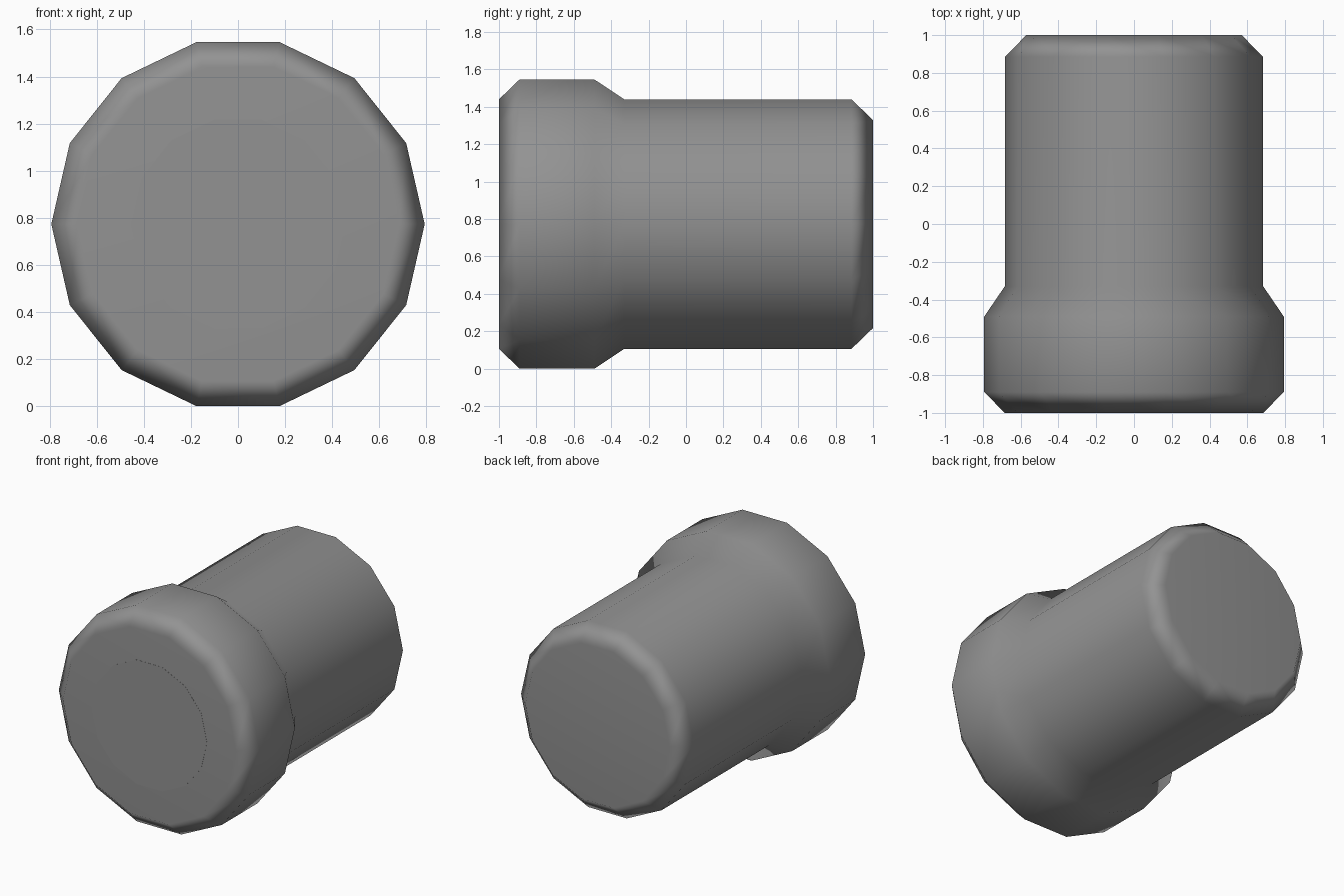
import bpy, bmesh, math

if "Cube" in bpy.data.objects:
    bpy.data.objects.remove(bpy.data.objects["Cube"])

SIDES = 14
CENTRE_Z = 0.773

# Lathe profiles along y: (radius, y)
BARREL = [
    (0.684, -1.0), (0.793, -0.89),             # front face and chamfer
    (0.793, -0.49), (0.684, -0.33),            # collar and sloped shoulder
    (0.684, 0.885), (0.57, 1.0),               # barrel and back chamfer
]
DISC = [(0.455, -1.001), (0.455, -0.995)]      # nearly flush front disc

grey = bpy.data.materials.new("dark_grey")
grey.diffuse_color = (0.29, 0.29, 0.29, 1)
grey.use_nodes = True
grey.node_tree.nodes["Principled BSDF"].inputs["Base Color"].default_value = grey.diffuse_color


def lathe(name, profile):
    bm = bmesh.new()
    rings = []
    for r, y in profile:
        angles = [2 * math.pi * i / SIDES for i in range(SIDES)]
        rings.append([bm.verts.new((r * math.cos(a), y, CENTRE_Z + r * math.sin(a)))
                      for a in angles])
    for a, b in zip(rings, rings[1:]):
        for i in range(SIDES):
            j = (i + 1) % SIDES
            bm.faces.new((a[i], a[j], b[j], b[i]))
    bm.faces.new(rings[0])
    bm.faces.new(rings[-1])
    bmesh.ops.recalc_face_normals(bm, faces=bm.faces)
    mesh = bpy.data.meshes.new(name)
    bm.to_mesh(mesh)
    bm.free()
    mesh.materials.append(grey)
    obj = bpy.data.objects.new(name, mesh)
    bpy.context.collection.objects.link(obj)
    # Smooth sides, with flat end faces and soft chamfers
    bpy.ops.object.select_all(action='DESELECT')
    bpy.context.view_layer.objects.active = obj
    obj.select_set(True)
    bpy.ops.object.shade_smooth_by_angle(angle=math.radians(50))
    weighted = obj.modifiers.new("weighted_normals", 'WEIGHTED_NORMAL')
    weighted.keep_sharp = True
    return obj


# Stepped barrel with a wide front collar, and the disc in its front face
lathe("collared_barrel", BARREL)
lathe("front_disc", DISC)
